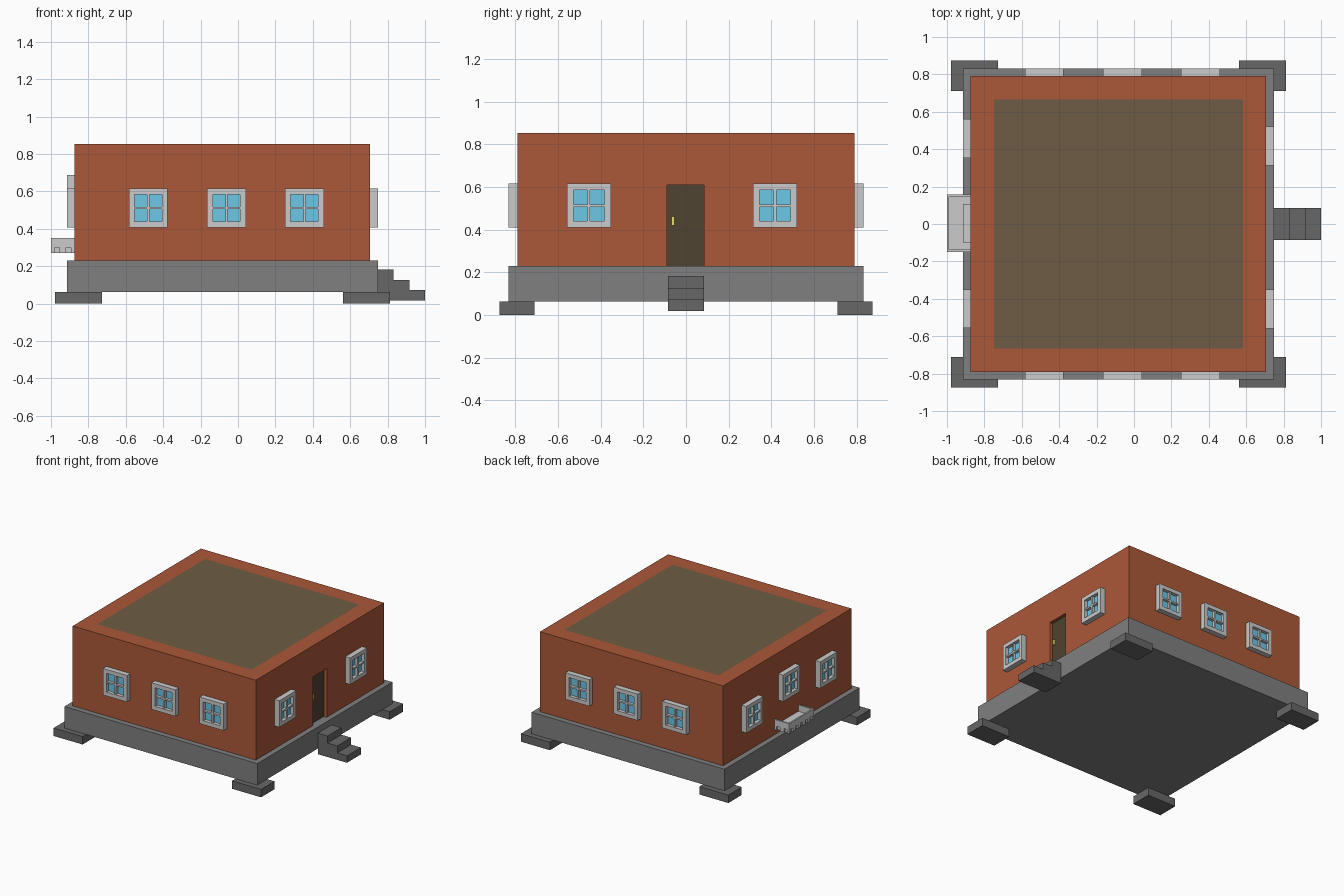
import bpy, bmesh
from math import pi
from mathutils import Matrix, Vector

if "Cube" in bpy.data.objects:
    bpy.data.objects.remove(bpy.data.objects["Cube"])


def material(name, rgb):
    m = bpy.data.materials.new(name)
    m.diffuse_color = (*rgb, 1)
    m.use_nodes = True
    m.node_tree.nodes["Principled BSDF"].inputs["Base Color"].default_value = m.diffuse_color
    return m


BRICK = material("brick", (0.41, 0.098, 0.040))
ROOF = material("roof_brown", (0.155, 0.107, 0.056))
STONE = material("stone", (0.215, 0.215, 0.215))
DARK = material("dark_stone", (0.137, 0.137, 0.137))
PALE = material("pale_grey", (0.62, 0.62, 0.62))
GLASS = material("glass", (0.15, 0.57, 0.80))
DOOR = material("door_wood", (0.080, 0.056, 0.031))
BRASS = material("brass", (0.80, 0.73, 0.17))


def boxes(name, spans, mat, loc=(0, 0, 0), turn=0):
    """One object from boxes given as (x0, x1, y0, y1, z0, z1)."""
    bm = bmesh.new()
    for x0, x1, y0, y1, z0, z1 in spans:
        mid = Vector((x0 + x1, y0 + y1, z0 + z1)) / 2
        bmesh.ops.create_cube(bm, size=1, matrix=Matrix.Translation(mid)
                              @ Matrix.Diagonal((x1 - x0, y1 - y0, z1 - z0, 1)))
    me = bpy.data.meshes.new(name)
    bm.to_mesh(me)
    bm.free()
    ob = bpy.data.objects.new(name, me)
    bpy.context.collection.objects.link(ob)
    ob.location, ob.rotation_euler.z = loc, turn
    me.materials.append(mat)
    return ob


CX = -0.083  # building centre in x

# foundation slab and corner footings
boxes("foundation", [(CX - .832, CX + .832, -.832, .832, .062, .23)], STONE)
for sx in (-1, 1):
    for sy in (-1, 1):
        boxes("footing", [(-.125, .125, -.0825, .0825, 0, .062)], DARK,
              (CX + sx * .77, sy * .7925, 0))

# walls with a flush brown roof panel inset in the top
walls = boxes("walls", [(CX - .79, CX + .79, -.79, .79, .23, .853)], BRICK)
walls.data.materials.append(ROOF)
bm = bmesh.new()
bm.from_mesh(walls.data)
top = max(bm.faces, key=lambda f: f.calc_center_median().z)
bmesh.ops.inset_region(bm, faces=[top], thickness=.125, use_even_offset=True)
top.material_index = 1
bm.to_mesh(walls.data)
bm.free()

# door recess, door and handle
cutter = boxes("door_cutter", [(.677, .8, -.088, .084, .2, .609)], BRICK)
cutter.hide_render = True
cutter.hide_viewport = True
cut = walls.modifiers.new("door_recess", "BOOLEAN")
cut.operation, cut.object, cut.solver = "DIFFERENCE", cutter, "EXACT"
boxes("door", [(.65, .682, -.088, .084, .23, .609)], DOOR)
boxes("door_handle", [(.682, .697, -.068, -.054, .42, .46)], BRASS)

# three entrance steps
boxes("entrance_steps", [(.748 + .084 * i, .832 + .084 * i, -.085, .085,
                          .018, .182 - .055 * i) for i in range(3)], DARK)


def window(loc, turn):
    """Four-pane window facing local -y, centred on loc on the wall plane."""
    h, i, b, d = .1035, .073, .006, -.041
    boxes("window_frame", [
        (-h, -i, d, 0, -h, h), (i, h, d, 0, -h, h),
        (-i, i, d, 0, -h, -i), (-i, i, d, 0, i, h),
        (-b, b, d + .006, 0, -i, i),
        (-i, -b, d + .006, 0, -b, b), (b, i, d + .006, 0, -b, b)],
        PALE, loc, turn)
    boxes("window_glass", [(-i, i, -.014, 0, -i, i)], GLASS, loc, turn)


# windows on all four walls
for x in (-.480, -.062, .355):
    window((x, -.79, .512), 0)
    window((x, .79, .512), pi)
for y in (-.455, .417):
    window((CX + .79, y, .512), pi / 2)
for y, z in ((-.453, .512), (.004, .584), (.457, .512)):
    window((CX - .79, y, z), -pi / 2)


def notched(a0, a1, centres):
    """Wall run with square notches along its lower edge: (start, end, z0, z1)."""
    out = [(a0, a1, .300, .35)]
    edges = [a0] + [e for c in centres for e in (c - .014, c + .014)] + [a1]
    return out + [(edges[k], edges[k + 1], .270, .300)
                  for k in range(0, len(edges), 2)]


# balcony tray with notched rim
rim = [(-1, -.988, a, b, z0, z1) for a, b, z0, z1 in
       notched(-.149, .157, [.004 + .06 * k for k in range(-2, 3)])]
for y0, y1 in ((-.149, -.137), (.145, .157)):
    rim += [(a, b, y0, y1, z0, z1) for a, b, z0, z1 in
            notched(-.988, -.873, [-.968, -.906])]
boxes("balcony_rim", rim, PALE)
boxes("balcony_floor", [(-.988, -.873, -.137, .145, .270, .301)], PALE)
